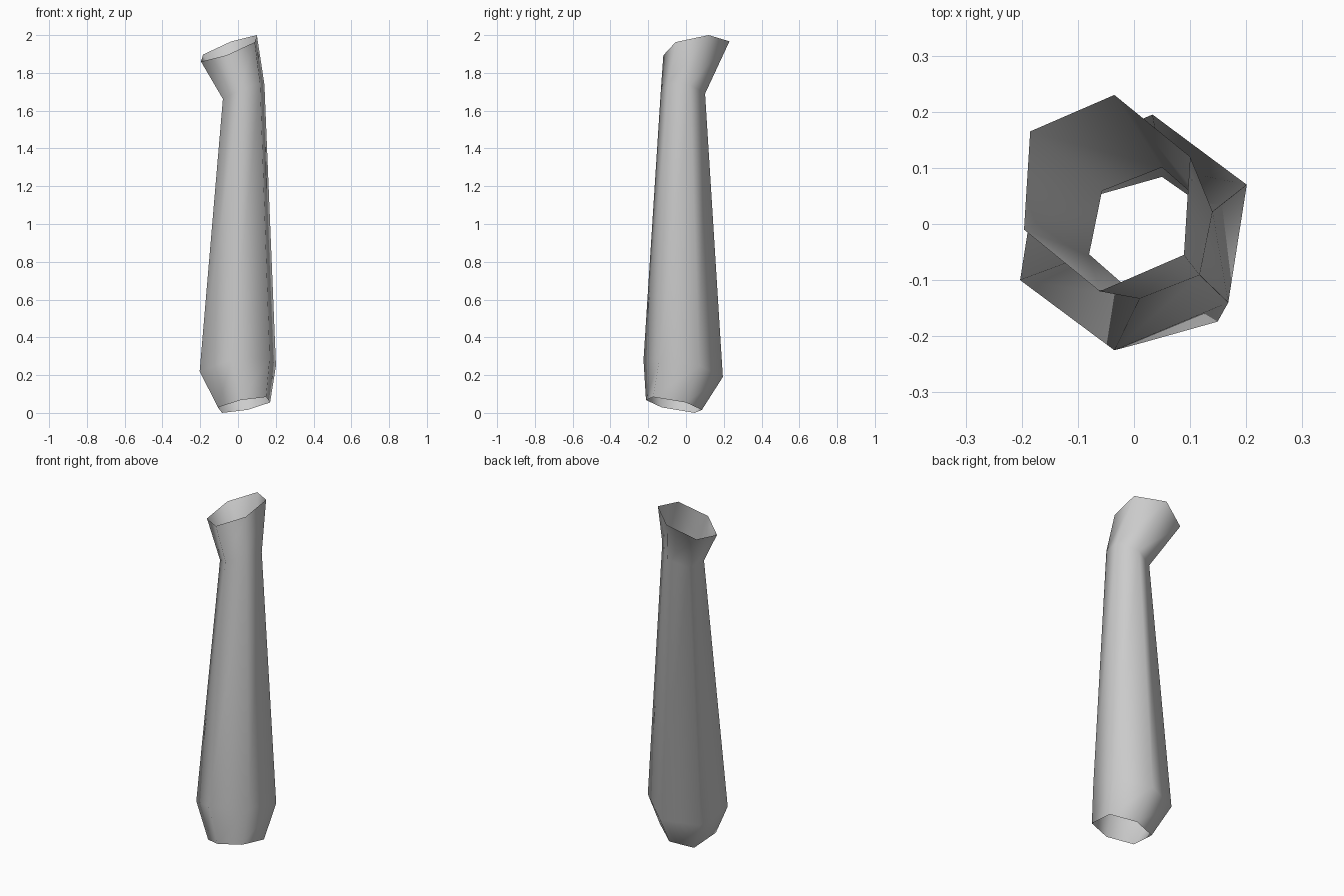
import bpy, bmesh
from mathutils import Vector

# Each tilted six-sided ring: centre, then three spokes (the other three are mirrored)
rings = [
    # open bottom end
    ((0.032, -0.064, 0.042), (0.138, 0.064, 0.013), (0.018, 0.148, -0.026), (-0.117, 0.110, -0.042)),
    # widest part of the shaft
    ((-0.001, -0.015, 0.235), (0.202, 0.085, 0.015), (0.034, 0.21, -0.045), (-0.169, 0.125, -0.055)),
    # narrow neck
    ((0.030, -0.016, 1.70), (0.11, 0.038, 0.038), (0.02, 0.117, -0.01), (-0.087, 0.075, -0.045)),
    # flared, bent top opening
    ((-0.048, 0.055, 1.93), (0.148, 0.065, 0.07), (0.013, 0.175, 0.037), (-0.137, 0.11, -0.033)),
]

# Tube: bridge the rings, leaving both ends open
bm = bmesh.new()
loops = []
for centre, *spokes in rings:
    c = Vector(centre)
    half = [Vector(s) for s in spokes]
    loops.append([bm.verts.new(c + s) for s in half + [-s for s in half]])
for low, high in zip(loops, loops[1:]):
    for i in range(6):
        j = (i + 1) % 6
        bm.faces.new((low[i], low[j], high[j], high[i])).smooth = True

mesh = bpy.data.meshes.new("bent_tube")
bm.to_mesh(mesh)
bm.free()
bpy.context.collection.objects.link(bpy.data.objects.new("bent_tube", mesh))
